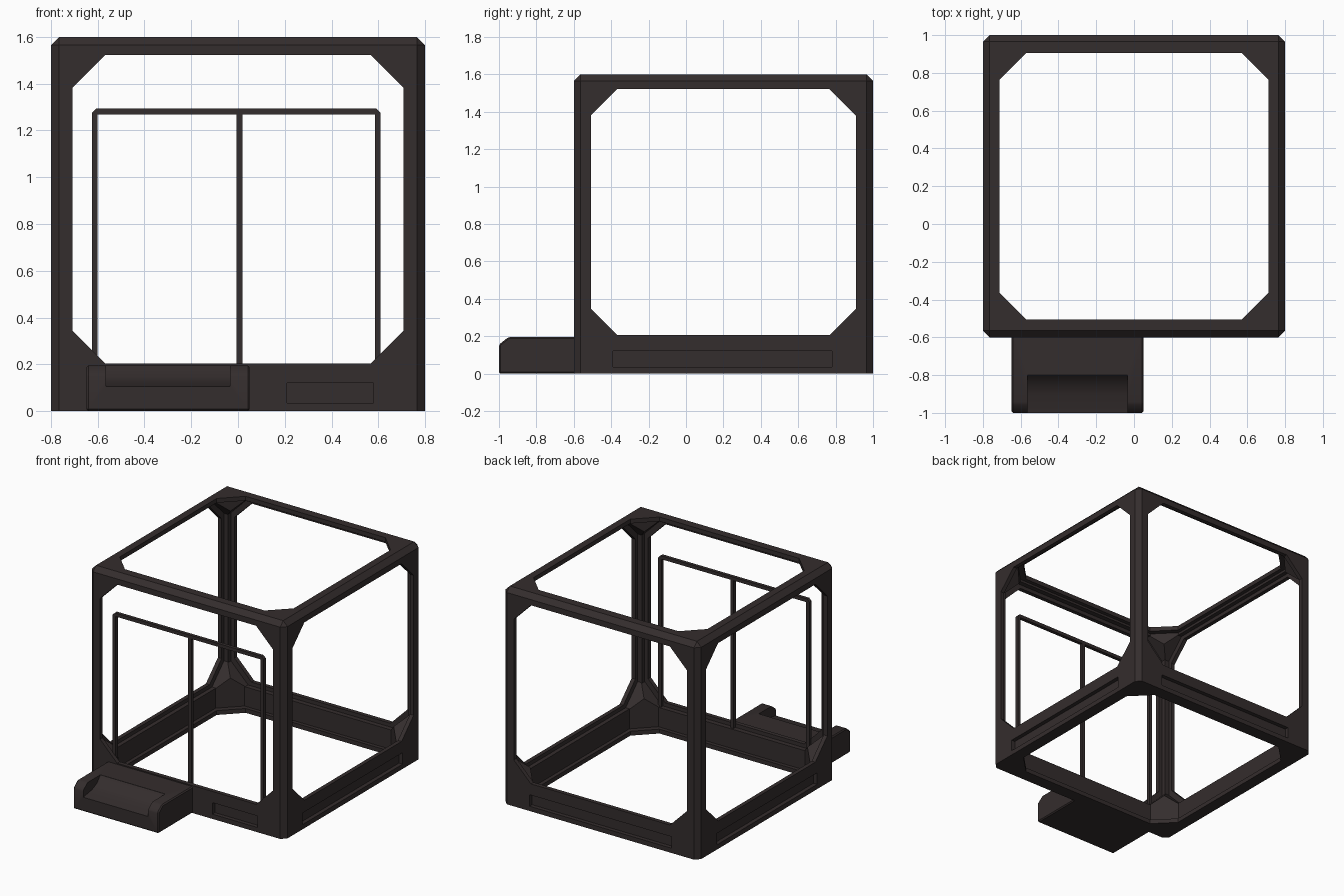
import bpy, bmesh

if "Cube" in bpy.data.objects:
    bpy.data.objects.remove(bpy.data.objects["Cube"])

mat = bpy.data.materials.new("dark_brown_plastic")
mat.diffuse_color = (0.034, 0.026, 0.026, 1)
mat.use_nodes = True
mat.node_tree.nodes["Principled BSDF"].inputs["Base Color"].default_value = mat.diffuse_color


def prism(name, pts, axis, a, b, bevel=0.0, keep=None):
    """Extrude a 2D profile along an axis from a to b; bevel edges that pass keep."""
    put = {'x': lambda u, v, t: (t, u, v),
           'y': lambda u, v, t: (u, t, v),
           'z': lambda u, v, t: (u, v, t)}[axis]
    bm = bmesh.new()
    n = len(pts)
    lo = [bm.verts.new(put(u, v, a)) for u, v in pts]
    hi = [bm.verts.new(put(u, v, b)) for u, v in pts]
    bm.faces.new(lo)
    bm.faces.new(hi)
    for i in range(n):
        j = (i + 1) % n
        bm.faces.new((lo[i], lo[j], hi[j], hi[i]))
    bmesh.ops.recalc_face_normals(bm, faces=bm.faces[:])
    if bevel:
        edges = [e for e in bm.edges if keep is None or keep(e)]
        bmesh.ops.bevel(bm, geom=edges, offset=bevel, segments=1,
                        affect='EDGES', profile=0.5, clamp_overlap=True)
    me = bpy.data.meshes.new(name)
    bm.to_mesh(me)
    bm.free()
    me.materials.append(mat)
    ob = bpy.data.objects.new(name, me)
    bpy.context.collection.objects.link(ob)
    return ob


def rect(u0, u1, v0, v1):
    return [(u0, v0), (u1, v0), (u1, v1), (u0, v1)]


def octagon(u0, u1, v0, v1, c, grow=0.0):
    u0, u1, v0, v1 = u0 - grow, u1 + grow, v0 - grow, v1 + grow
    return [(u0 + c, v0), (u1 - c, v0), (u1, v0 + c), (u1, v1 - c),
            (u1 - c, v1), (u0 + c, v1), (u0, v1 - c), (u0, v0 + c)]


def cut(ob, *cutters):
    bpy.context.view_layer.objects.active = ob
    for c in cutters:
        c.hide_render = True
        m = ob.modifiers.new("cut", 'BOOLEAN')
        m.operation, m.solver, m.object = 'DIFFERENCE', 'EXACT', c
        bpy.ops.object.modifier_apply(modifier=m.name)
        bpy.data.objects.remove(c, do_unlink=True)


# cube frame, chamfered on every edge but the bottom ones
frame = prism("cube_frame", rect(-0.8, 0.8, -0.6, 1.0), 'z', 0, 1.6, 0.035,
              lambda e: max(v.co.z for v in e.verts) > 0.1)

# octagonal windows through all three axes, wider inside to leave a thin lip
windows = [('x', (-0.508, 0.908, 0.207, 1.521), -0.8, 0.8),
           ('y', (-0.708, 0.708, 0.203, 1.523), -0.6, 1.0),
           ('z', (-0.711, 0.711, -0.505, 0.905), 0.0, 1.6)]
for axis, size, a, b in windows:
    cut(frame, prism("window_cutter", octagon(*size, 0.14), axis, a - 0.1, b + 0.1))
for i, (axis, size, a, b) in enumerate(windows):
    lip = 0.030 + 0.001 * i
    cut(frame, prism("lip_cutter", octagon(*size, 0.14, 0.028), axis, a + lip, b - lip))

# long recesses in the bottom rails
cut(frame,
    prism("slot_cutter", rect(-0.39, 0.78, 0.035, 0.12), 'x', 0.77, 0.9),
    prism("slot_cutter", rect(-0.39, 0.78, 0.035, 0.12), 'x', -0.9, -0.77),
    prism("slot_cutter", rect(-0.58, 0.58, 0.035, 0.12), 'y', 0.97, 1.1),
    prism("slot_cutter", rect(0.21, 0.58, 0.035, 0.12), 'y', -0.7, -0.57))

# control pod on the front with a scooped display bay
pod = prism("control_pod", [(-0.59, 0), (-0.59, 0.195), (-0.95, 0.195), (-1, 0.155), (-1, 0)],
            'x', -0.648, 0.05, 0.008)
cut(pod, prism("display_cutter",
               [(-1.1, 0.105), (-1, 0.105), (-0.9, 0.122), (-0.84, 0.147), (-0.8, 0.194),
                (-0.8, 0.3), (-1.1, 0.3)], 'x', -0.565, -0.035))

# thin double door outline behind the front opening
door = prism("door_frame",
             [(-0.625, 0.17), (-0.625, 1.275), (-0.607, 1.293), (0.592, 1.293), (0.61, 1.275),
              (0.61, 0.17), (0.585, 0.17), (0.585, 1.268), (-0.6, 1.268), (-0.6, 0.17)],
             'y', -0.572, -0.547)
bar = prism("door_center_bar", rect(-0.007, 0.019, 0.17, 1.275), 'y', -0.572, -0.547)

for ob in (frame, pod, door, bar):
    bpy.ops.object.select_all(action='DESELECT')
    ob.select_set(True)
    bpy.context.view_layer.objects.active = ob
    bpy.ops.object.shade_smooth_by_angle(angle=0.5)
